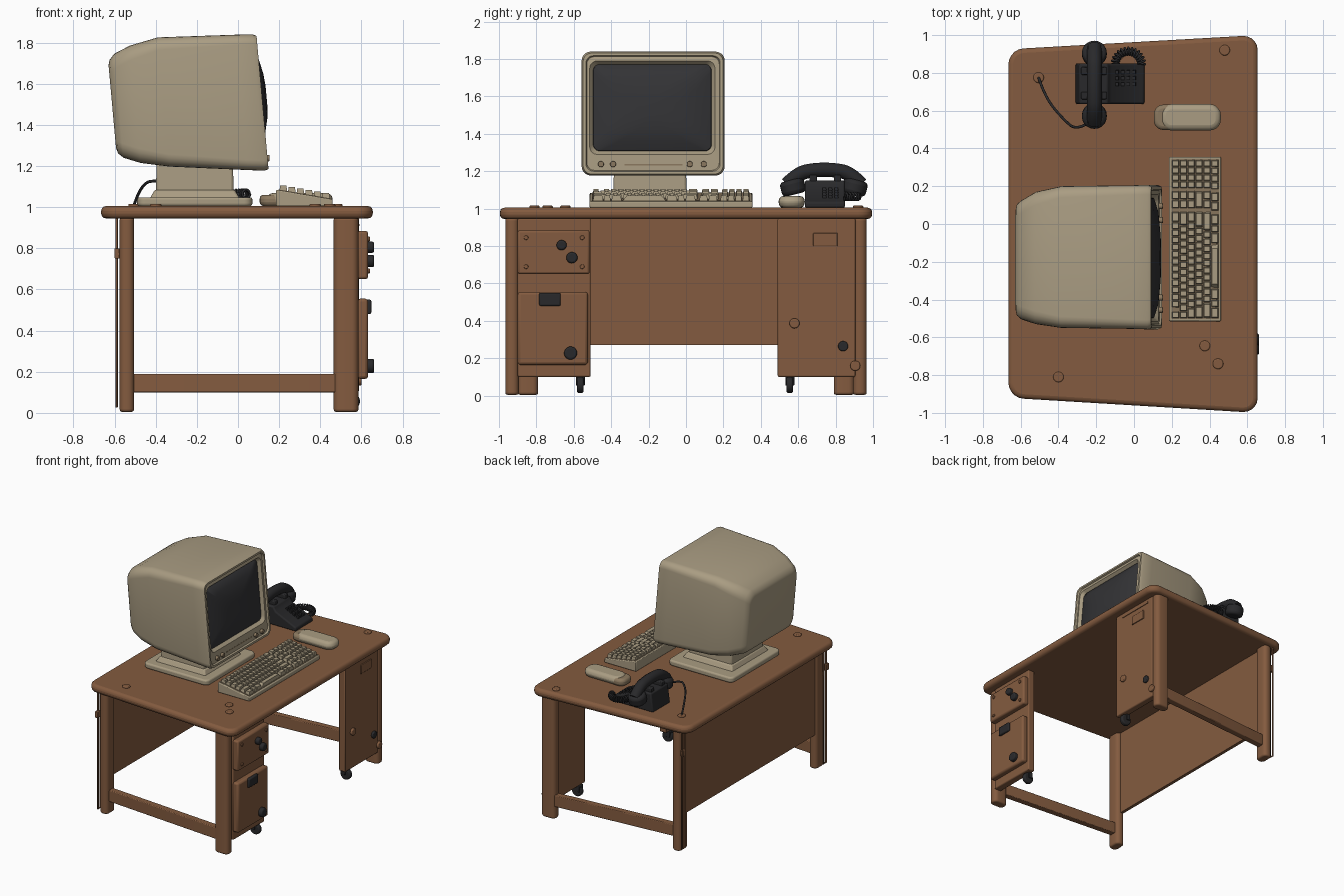
import bpy, bmesh, math
from mathutils import Matrix, Vector

if "Cube" in bpy.data.objects:
    bpy.data.objects.remove(bpy.data.objects["Cube"])


def material(name, rgb):
    m = bpy.data.materials.new(name)
    m.use_nodes = True
    m.diffuse_color = (*rgb, 1)
    bsdf = next(n for n in m.node_tree.nodes if n.type == 'BSDF_PRINCIPLED')
    bsdf.inputs["Base Color"].default_value = (*rgb, 1)
    return m


WOOD = material("brown wood", (0.23, 0.105, 0.05))
BEIGE = material("beige plastic", (0.40, 0.335, 0.225))
TAN = material("dark beige plastic", (0.26, 0.19, 0.115))
BLACK = material("black plastic", (0.022, 0.022, 0.024))
GLASS = material("dark glass", (0.033, 0.033, 0.036))


def finish(bm, name, mat, bevel=0, segments=3):
    bmesh.ops.recalc_face_normals(bm, faces=bm.faces)
    mesh = bpy.data.meshes.new(name)
    bm.to_mesh(mesh)
    bm.free()
    mesh.materials.append(mat)
    ob = bpy.data.objects.new(name, mesh)
    bpy.context.collection.objects.link(ob)
    bpy.ops.object.select_all(action='DESELECT')
    ob.select_set(True)
    bpy.context.view_layer.objects.active = ob
    bpy.ops.object.shade_smooth_by_angle(angle=math.radians(40))
    if bevel:
        mod = ob.modifiers.new("Bevel", 'BEVEL')
        mod.width, mod.segments, mod.limit_method = bevel, segments, 'ANGLE'
        mod.angle_limit = math.radians(40)
    return ob


def add_box(bm, lo, hi, taper=1):
    lo, hi = Vector(lo), Vector(hi)
    mid, size = (lo + hi) / 2, hi - lo
    vs = bmesh.ops.create_cube(bm, size=1)["verts"]
    for v in vs:
        k = taper if v.co.z > 0 else 1
        v.co = mid + Vector((v.co.x * size.x * k, v.co.y * size.y * k, v.co.z * size.z))
    return vs


def box(name, lo, hi, mat, bevel=0, taper=1):
    bm = bmesh.new()
    add_box(bm, lo, hi, taper)
    return finish(bm, name, mat, bevel, 2)


def slab(name, corners, z0, z1, radius, mat, bevel=0):
    """Upright plate with rounded corners."""
    bm = bmesh.new()
    bm.faces.new([bm.verts.new((x, y, z0)) for x, y in corners])
    bmesh.ops.bevel(bm, geom=bm.verts[:], offset=radius, segments=5, affect='VERTICES', profile=0.5)
    ext = bmesh.ops.extrude_face_region(bm, geom=bm.faces[:])["geom"]
    for v in ext:
        if isinstance(v, bmesh.types.BMVert):
            v.co.z = z1
    return finish(bm, name, mat, bevel)


def rect(x0, x1, y0, y1):
    return [(x0, y0), (x1, y0), (x1, y1), (x0, y1)]


def disc(name, at, radius, depth, mat, axis='Z', bevel=0.006):
    bm = bmesh.new()
    turn = {'Z': Matrix(), 'X': Matrix.Rotation(math.pi / 2, 4, 'Y'),
            'Y': Matrix.Rotation(math.pi / 2, 4, 'X')}[axis]
    bmesh.ops.create_cone(bm, cap_ends=True, segments=20, radius1=radius, radius2=radius,
                          depth=depth, matrix=Matrix.Translation(at) @ turn)
    return finish(bm, name, mat, bevel)


def tube(name, points, radius, mat, kind='NURBS'):
    cu = bpy.data.curves.new(name, 'CURVE')
    cu.dimensions, cu.bevel_depth, cu.bevel_resolution = '3D', radius, 3
    cu.use_fill_caps = True
    sp = cu.splines.new(kind)
    sp.points.add(len(points) - 1)
    for p, co in zip(sp.points, points):
        p.co = (*co, 1)
    if kind == 'NURBS':
        sp.order_u, sp.use_endpoint_u = 3, True
    cu.materials.append(mat)
    ob = bpy.data.objects.new(name, cu)
    bpy.context.collection.objects.link(ob)


# Desk: top, legs, rails and back panel
slab("desk_top", [(-0.665, -0.92), (0.655, -1.0), (0.655, 1.0), (-0.665, 0.925)],
     0.945, 1.005, 0.08, WOOD, 0.024)
for side, s in (("right", -1), ("left", 1)):
    f, b = s * 0.93, s * 0.845
    slab(side + "_front_leg", rect(0.465, 0.585, f - 0.036, f + 0.036), 0.005, 0.95, 0.032, WOOD, 0.012)
    slab(side + "_back_leg", rect(-0.575, -0.505, b - 0.055, b + 0.055), 0.005, 0.95, 0.03, WOOD, 0.012)
    y = s * 0.885
    slab(side + "_rail", [(-0.53, b - 0.025), (0.5, f - 0.025), (0.5, f + 0.025), (-0.53, b + 0.025)],
         0.1, 0.19, 0.006, WOOD, 0.01)
    tube(side + "_back_cable", [(-0.59, s * 0.86, 0.95), (-0.59, s * 0.86, 0.03),
                                (-0.59, s * 0.89, 0.03), (-0.59, s * 0.89, 0.95)], 0.006, WOOD, 'POLY')
    box(side + "_cable_clip", (-0.6, y - 0.03, 0.75), (-0.575, y + 0.005, 0.8), WOOD, 0.004)
box("back_panel", (-0.56, -0.85, 0.27), (-0.535, 0.85, 0.95), WOOD)

# Drawer unit on one side, plain panel on the other
box("drawer_cabinet", (0.53, -0.9, 0.1), (0.588, -0.51, 0.95), WOOD, 0.008)
box("upper_drawer", (0.58, -0.9, 0.65), (0.632, -0.515, 0.885), WOOD, 0.012)
box("lower_drawer", (0.58, -0.9, 0.165), (0.632, -0.525, 0.555), WOOD, 0.014)
box("side_panel", (0.53, 0.49, 0.1), (0.585, 0.905, 0.95), WOOD, 0.008)
box("panel_plate", (0.58, 0.68, 0.8), (0.592, 0.81, 0.87), WOOD, 0.003)
box("panel_slot", (0.58, 0.57, 0.908), (0.59, 0.86, 0.918), WOOD)
box("drawer_handle", (0.62, -0.785, 0.48), (0.648, -0.67, 0.55), BLACK, 0.008)
for i, (y, z, r) in enumerate([(-0.665, 0.805, 0.027), (-0.61, 0.738, 0.03), (-0.617, 0.228, 0.035)]):
    disc(f"drawer_knob_{i}", (0.642, y, z), r, 0.04, BLACK, 'X', 0.01)
for y in (-0.855, -0.555):
    for z in (0.69, 0.845):
        disc("drawer_screw", (0.634, y, z), 0.012, 0.014, WOOD, 'X', 0.004)
for y, z, mat in [(0.58, 0.387, WOOD), (0.84, 0.265, BLACK), (0.905, 0.16, WOOD)]:
    disc("panel_button", (0.59, y, z), 0.027, 0.022, mat, 'X')
for y in (-0.565, 0.555):
    disc("caster_wheel", (0.55, y, 0.057), 0.043, 0.035, BLACK, 'Y', 0.01)
    box("caster_fork", (0.52, y - 0.024, 0.055), (0.555, y + 0.024, 0.105), BLACK, 0.004)
for x, y in [(-0.4, -0.81), (0.375, -0.645), (0.445, -0.74), (0.48, 0.92), (-0.505, 0.775)]:
    disc("desk_button", (x, y, 1.006), 0.028, 0.02, WOOD)


# Monitor shell: rounded rectangles lofted front to back, leaning backwards
LEAN, MID_Z = 0.09, 1.5


def ring(bm, x, y0, y1, z0, z1, r, n=5):
    vs = []
    for k, (cy, cz) in enumerate([(y1 - r, z1 - r), (y0 + r, z1 - r), (y0 + r, z0 + r), (y1 - r, z0 + r)]):
        for j in range(n + 1):
            a = math.pi / 2 * (k + j / n)
            y, z = cy + r * math.cos(a), cz + r * math.sin(a)
            vs.append(bm.verts.new((x - LEAN * (z - MID_Z), y, z)))
    return vs


def loft(name, rings, mat):
    bm = bmesh.new()
    loops = [ring(bm, *r) for r in rings]
    for a, b in zip(loops, loops[1:]):
        for i in range(len(a)):
            j = (i + 1) % len(a)
            bm.faces.new((a[i], a[j], b[j], b[i]))
    bm.faces.new(loops[0])
    bm.faces.new(loops[-1])
    return finish(bm, name, mat)


loft("monitor_shell", [
    (-0.612, -0.46, 0.08, 1.29, 1.69, 0.05), (-0.605, -0.485, 0.105, 1.262, 1.715, 0.06),
    (-0.58, -0.505, 0.125, 1.24, 1.745, 0.07), (-0.5, -0.53, 0.17, 1.215, 1.785, 0.07),
    (-0.36, -0.55, 0.2, 1.197, 1.825, 0.06), (0.02, -0.555, 0.205, 1.18, 1.838, 0.05),
    (0.1, -0.558, 0.207, 1.177, 1.84, 0.05), (0.12, -0.55, 0.198, 1.185, 1.832, 0.045),
    (0.12, -0.535, 0.183, 1.2, 1.818, 0.04), (0.108, -0.53, 0.178, 1.205, 1.813, 0.04),
    (0.112, -0.515, 0.155, 1.29, 1.79, 0.04), (0.085, -0.495, 0.135, 1.31, 1.77, 0.035)], BEIGE)
loft("monitor_screen", [
    (0.08, -0.5, 0.14, 1.305, 1.775, 0.035), (0.092, -0.495, 0.135, 1.31, 1.77, 0.035),
    (0.12, -0.43, 0.07, 1.36, 1.72, 0.07), (0.136, -0.33, -0.03, 1.43, 1.65, 0.08),
    (0.142, -0.24, -0.12, 1.49, 1.59, 0.045)], GLASS)
for y in (-0.455, -0.39, 0.02, 0.095):
    disc("monitor_knob", (0.138, y, 1.238), 0.016, 0.03, TAN, 'X', 0.004)
box("monitor_slot", (0.125, -0.33, 1.232), (0.134, -0.02, 1.24), TAN)
slab("monitor_base", rect(-0.49, 0.07, -0.48, 0.13), 1.005, 1.048, 0.04, BEIGE, 0.012)
box("monitor_neck", (-0.43, -0.42, 1.04), (0.01, 0.04, 1.085), BEIGE, 0.01, 0.88)
box("monitor_pillar", (-0.4, -0.39, 1.06), (-0.02, 0.005, 1.23), BEIGE, 0.012, 0.97)

# Keyboard: wedge body, key bed and rows of keys
body = box("keyboard_body", (0.185, -0.515, 1.005), (0.46, 0.355, 1.085), BEIGE, 0.006)
for v in body.data.vertices:
    if v.co.z > 1.05 and v.co.x > 0.3:
        v.co.z = 1.038


def deck(x):
    return 1.085 - 0.047 * (x - 0.185) / 0.275


bed = box("key_bed", (0.198, -0.503, 0), (0.45, 0.343, 1), TAN)
for v in bed.data.vertices:
    v.co.z = deck(v.co.x) + (0.003 if v.co.z > 0.5 else -0.004)

MAIN_ROWS = [[1, 0.5] + [1] * 12 + [1.5], [1] * 13 + [2], [1.5] + [1] * 12 + [1.5],
             [1.75] + [1] * 11 + [2.25], [2.25] + [1] * 10 + [2.75], [1.5, 1, 1.5, 6, 1.5, 1, 1.5]]
bm = bmesh.new()
for row, widths in enumerate(MAIN_ROWS):
    x = 0.22 + row * 0.0415
    extra = [1.25, 1.25, 0.35] + [1] * 4 if row not in (3,) else [2.5, 0.35] + [1] * 4
    y, unit = -0.5, 0.84 / (sum(widths) + 0.4 + sum(extra))
    for w in widths + [0.4] + extra:
        if w >= 1:
            z = deck(x)
            add_box(bm, (x - 0.019, y + 0.002, z - 0.002), (x + 0.019, y + w * unit - 0.002, z + 0.026), 0.8)
        y += w * unit
finish(bm, "keyboard_keys", BEIGE)

# Mouse
slab("mouse_body", rect(0.14, 0.46, 0.495, 0.635), 1.005, 1.068, 0.06, BEIGE, 0.028)
slab("mouse_buttons", rect(0.105, 0.24, 0.498, 0.632), 1.005, 1.06, 0.05, TAN, 0.02)

# Telephone: wedge body, cradle, keypad
bm = bmesh.new()
side = [(-0.31, 1.005), (0.055, 1.005), (0.055, 1.035), (-0.12, 1.115), (-0.14, 1.15), (-0.29, 1.15)]
face = bm.faces.new([bm.verts.new((x, 0.635, z)) for x, z in side])
ext = bmesh.ops.extrude_face_region(bm, geom=[face])["geom"]
bmesh.ops.translate(bm, vec=(0, 0.215, 0), verts=[v for v in ext if isinstance(v, bmesh.types.BMVert)])
finish(bm, "phone_body", BLACK, 0.01)
for y in (0.66, 0.79):
    box("phone_cradle", (-0.28, y, 1.14), (-0.145, y + 0.04, 1.18), BLACK, 0.006)
bm = bmesh.new()
for i in range(4):
    for j in range(3):
        x, y = -0.09 + i * 0.03, 0.74 + j * 0.032
        z = 1.115 - 0.457 * (x + 0.12)
        add_box(bm, (x - 0.01, y - 0.011, z - 0.012), (x + 0.01, y + 0.011, z + 0.012), 0.85)
finish(bm, "phone_keys", BLACK)

# Handset and cords
tube("handset_grip", [(-0.21, y, z) for y, z in [(0.54, 1.13), (0.6, 1.19), (0.69, 1.208), (0.79, 1.208),
                                                  (0.88, 1.19), (0.935, 1.13)]], 0.04, BLACK)
for y, turn in ((0.572, 0.25), (0.902, -0.25)):
    cup = disc("handset_cup", (0, 0, 0), 0.066, 0.08, BLACK, 'Z', 0.022)
    cup.location, cup.rotation_euler = (-0.21, y, 1.115), (turn, 0, 0)
coil = []
for i in range(14 * 10 + 1):
    a, t = math.pi * (1 - i / 140), 2 * math.pi * i / 10
    r = 0.07 + 0.019 * math.cos(t)
    coil.append((-0.03 + r * math.cos(a), 0.845 + r * math.sin(a), 1.065 + 0.02 * math.sin(t)))
tube("handset_coil_cord", coil, 0.006, BLACK, 'POLY')
tube("phone_line", [(-0.22, 0.55, 1.1), (-0.3, 0.49, 1.12), (-0.38, 0.56, 1.13),
                    (-0.47, 0.67, 1.12), (-0.505, 0.775, 1.01)], 0.007, BLACK)
